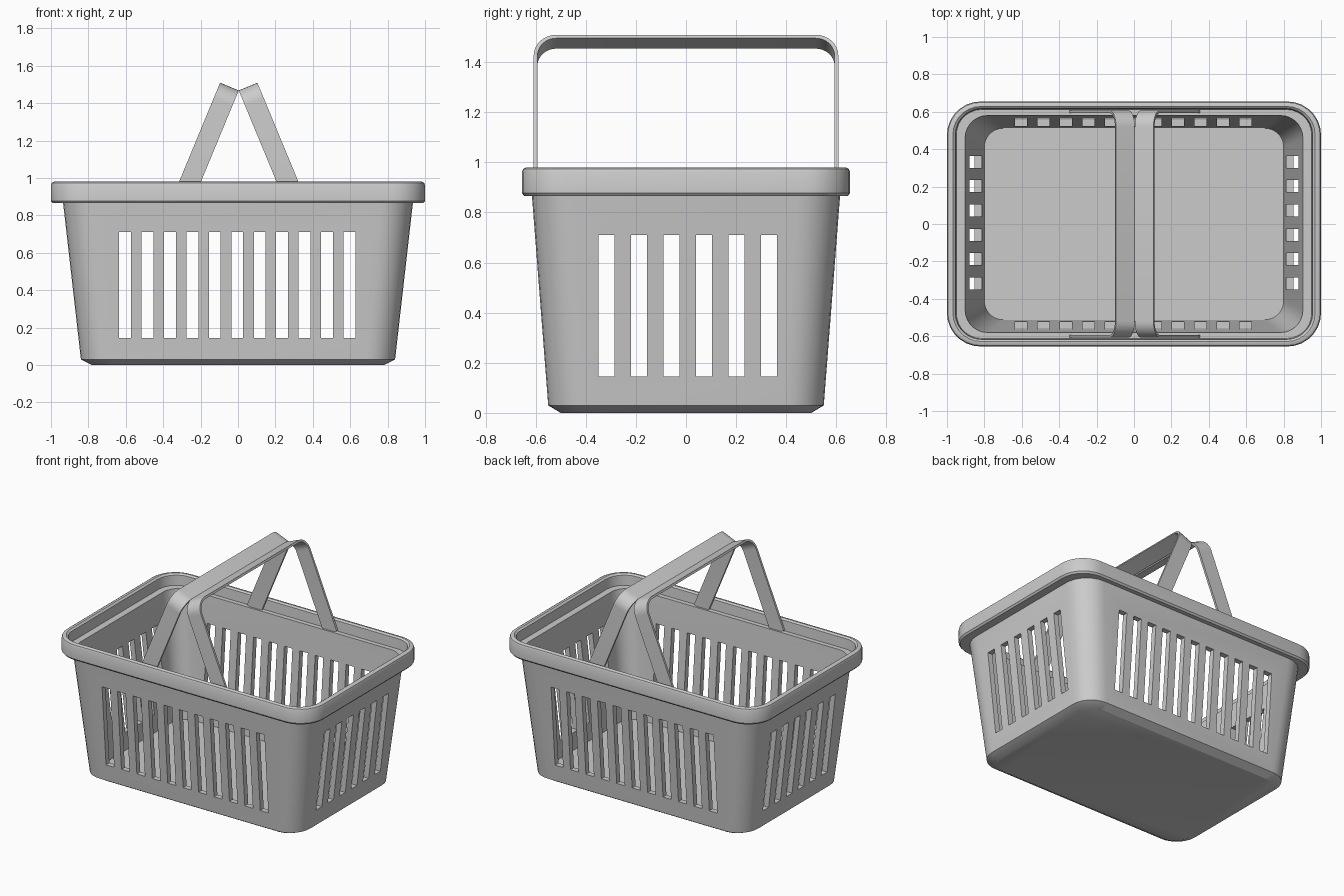
import bpy, bmesh, math
from mathutils import Matrix, Vector

cube = bpy.data.objects.get("Cube")
if cube:
    bpy.data.objects.remove(cube, do_unlink=True)

grey = bpy.data.materials.new("light_grey_plastic")
grey.use_nodes = True
grey.diffuse_color = (0.6, 0.6, 0.6, 1)
grey.node_tree.nodes["Principled BSDF"].inputs["Base Color"].default_value = (0.6, 0.6, 0.6, 1)


def finish(bm, name):
    bmesh.ops.recalc_face_normals(bm, faces=bm.faces)
    mesh = bpy.data.meshes.new(name)
    bm.to_mesh(mesh)
    bm.free()
    mesh.materials.append(grey)
    ob = bpy.data.objects.new(name, mesh)
    bpy.context.collection.objects.link(ob)
    return ob


def activate(ob):
    bpy.ops.object.select_all(action='DESELECT')
    ob.select_set(True)
    bpy.context.view_layer.objects.active = ob


def smooth(ob, degrees=30):
    activate(ob)
    bpy.ops.object.shade_smooth_by_angle(angle=math.radians(degrees))


def rounded_ring(bm, hx, hy, r, z, steps=7):
    """Rounded rectangle of vertices at height z."""
    ring = []
    for k, (sx, sy) in enumerate(((1, 1), (-1, 1), (-1, -1), (1, -1))):
        for i in range(steps + 1):
            a = math.pi / 2 * (k + i / steps)
            ring.append(bm.verts.new((sx * (hx - r) + r * math.cos(a),
                                      sy * (hy - r) + r * math.sin(a), z)))
    return ring


def bridge(bm, a, b):
    for i in range(len(a)):
        j = (i + 1) % len(a)
        bm.faces.new((a[i], a[j], b[j], b[i]))


# Basket shell: up the outside, over the rim, onto the ledge, down the inside
sections = [  # half x, half y, corner radius, z
    (0.78, 0.50, 0.11, 0.0),
    (0.84, 0.55, 0.15, 0.03),
    (0.935, 0.615, 0.17, 0.865),
    (0.99, 0.645, 0.17, 0.865),
    (1.0, 0.655, 0.18, 0.877),
    (1.0, 0.655, 0.18, 0.962),
    (0.995, 0.65, 0.175, 0.974),
    (0.983, 0.638, 0.163, 0.98),
    (0.968, 0.628, 0.15, 0.98),
    (0.955, 0.617, 0.14, 0.97),
    (0.95, 0.612, 0.135, 0.90),
    (0.903, 0.58, 0.12, 0.90),
    (0.80, 0.512, 0.10, 0.03),
]
bm = bmesh.new()
rings = [rounded_ring(bm, *s) for s in sections]
for low, high in zip(rings, rings[1:]):
    bridge(bm, low, high)
bm.faces.new(rings[0])
bm.faces.new(rings[-1])
basket = finish(bm, "basket")

# Slots through the four walls
bm = bmesh.new()


def slot(x, y, sx, sy):
    m = Matrix.Translation((x, y, 0.4275)) @ Matrix.Diagonal((sx, sy, 0.565, 1))
    bmesh.ops.create_cube(bm, size=1, matrix=m)


for side in (-1, 1):
    for i in range(11):
        slot(-0.004 + 0.12 * (i - 5), side * 0.58, 0.063, 0.25)
    for i in range(6):
        slot(side * 0.88, 0.007 + 0.13 * (i - 2.5), 0.25, 0.064)
cutter = finish(bm, "slot_cutter")
cutter.hide_render = True
mod = basket.modifiers.new("slots", 'BOOLEAN')
mod.operation = 'DIFFERENCE'
mod.solver = 'EXACT'
mod.object = cutter
activate(basket)
bpy.ops.object.modifier_apply(modifier=mod.name)
bpy.data.objects.remove(cutter, do_unlink=True)
smooth(basket)


# Handles: flat strips bent into an arch, leaning together at the top
def arch(half, length, top, r, steps=8):
    """Points (y, h) of an arch; h is measured along the leg."""
    pts = [(half, -length)]
    for c, start in ((1, 0), (-1, math.pi / 2)):
        for i in range(steps + 1):
            a = start + math.pi / 2 * i / steps
            pts.append((c * (half - r) + r * math.cos(a), top - r + r * math.sin(a)))
    return pts + [(-half, -length)]


def handle(name, side, lean=math.radians(22.5), width=0.108, thick=0.015):
    bm = bmesh.new()
    outer = arch(0.608, 0.65, 0, 0.09)
    inner = arch(0.608 - thick, 0.65, -thick, 0.09 - thick)
    out_dir = Vector((math.cos(lean), 0, math.sin(lean)))
    up_dir = Vector((-math.sin(lean), 0, math.cos(lean)))

    def put(w, p):
        v = Vector((0, p[0], 1.468)) + out_dir * w + up_dir * p[1]
        return bm.verts.new((side * v.x + 0.004, v.y, v.z))

    loops = [[put(0, o), put(width, o), put(width, i), put(0, i)]
             for o, i in zip(outer, inner)]
    for a, b in zip(loops, loops[1:]):
        bridge(bm, a, b)
    bm.faces.new(loops[0])
    bm.faces.new(loops[-1])
    smooth(finish(bm, name))


handle("left_handle", 1)
handle("right_handle", -1)
